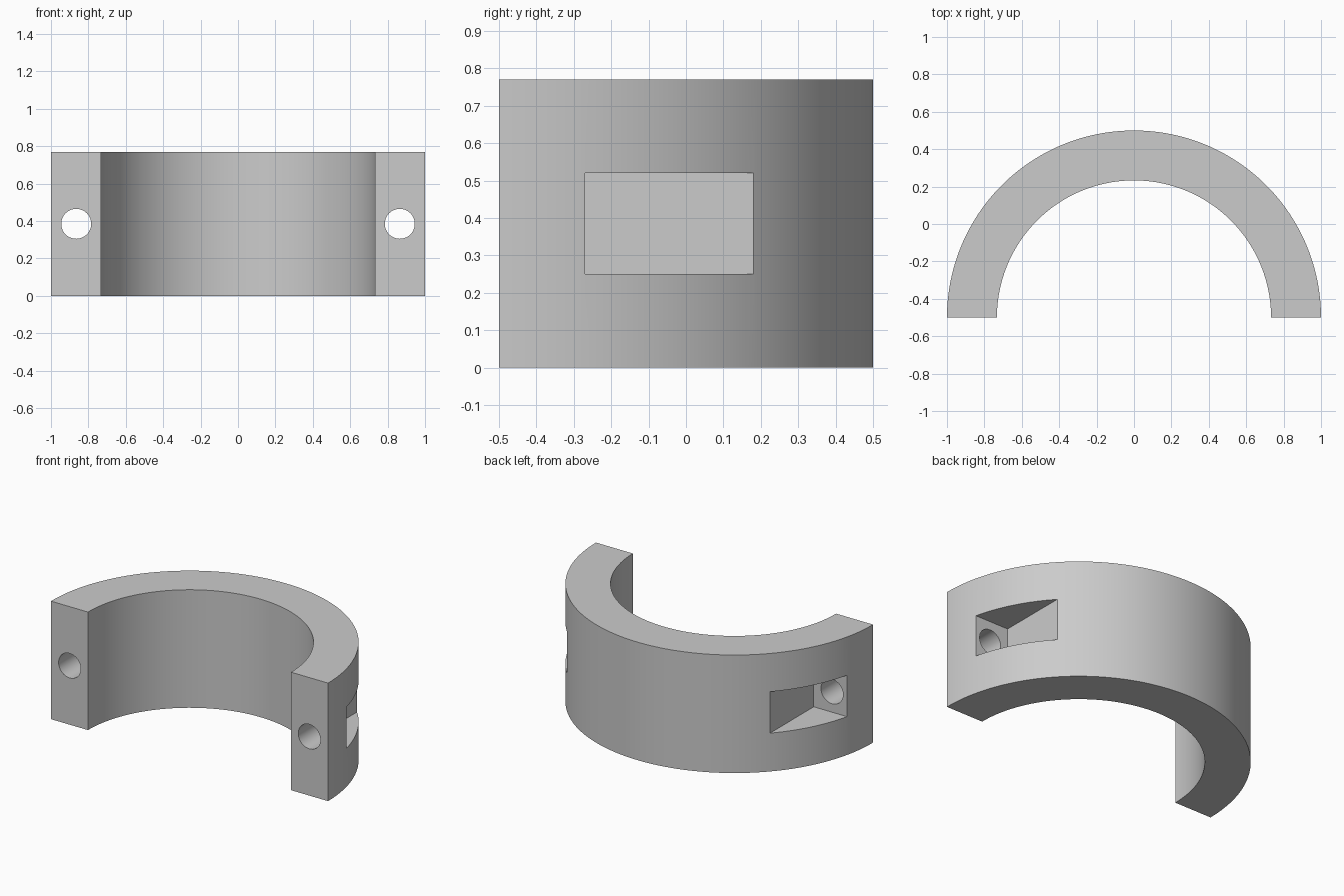
import bpy
import bmesh
from math import sin, cos, pi, radians
from mathutils import Matrix

if "Cube" in bpy.data.objects:
    bpy.data.objects.remove(bpy.data.objects["Cube"])

OUTER, INNER, HEIGHT, CENTRE_Y = 1.0, 0.733, 0.77, -0.5
SEGMENTS = 96
HOLE_X, HOLE_RADIUS = 0.865, 0.08

grey = bpy.data.materials.new("light grey")
grey.use_nodes = True
colour = (0.6, 0.6, 0.6, 1)
grey.diffuse_color = colour
grey.node_tree.nodes["Principled BSDF"].inputs["Base Color"].default_value = colour


def make_object(name, bm):
    bmesh.ops.recalc_face_normals(bm, faces=bm.faces)
    mesh = bpy.data.meshes.new(name)
    bm.to_mesh(mesh)
    bm.free()
    mesh.materials.append(grey)
    obj = bpy.data.objects.new(name, mesh)
    bpy.context.collection.objects.link(obj)
    return obj


def cut(target, cutter):
    cutter.hide_render = True
    mod = target.modifiers.new("cut", "BOOLEAN")
    mod.operation = "DIFFERENCE"
    mod.solver = "EXACT"
    mod.object = cutter
    bpy.context.view_layer.objects.active = target
    bpy.ops.object.modifier_apply(modifier=mod.name)
    bpy.data.objects.remove(cutter)


# Half ring: a rectangular section swept through half a turn
bm = bmesh.new()
sections = []
for i in range(SEGMENTS + 1):
    a = pi * i / SEGMENTS
    sections.append([bm.verts.new((r * cos(a), CENTRE_Y + r * sin(a), z))
                     for r, z in ((INNER, 0), (OUTER, 0), (OUTER, HEIGHT), (INNER, HEIGHT))])
for s, t in zip(sections, sections[1:]):
    for k in range(4):
        n = (k + 1) % 4
        bm.faces.new((s[k], s[n], t[n], t[k]))
bm.faces.new(sections[0])
bm.faces.new(sections[-1])
clamp = make_object("half_ring_clamp", bm)

for side in (1, -1):
    # Bolt pocket, open to the outside and the back
    bm = bmesh.new()
    bmesh.ops.create_cube(bm, size=1, matrix=Matrix.Translation((side * 0.983, 0.065, HEIGHT / 2))
                          @ Matrix.Diagonal((0.5, 0.67, 0.27, 1)))
    cut(clamp, make_object("pocket_cutter", bm))

    # Bolt hole from the end face into the pocket
    bm = bmesh.new()
    bmesh.ops.create_cone(bm, cap_ends=True, segments=48, radius1=HOLE_RADIUS, radius2=HOLE_RADIUS,
                          depth=0.5, matrix=Matrix.Translation((side * HOLE_X, -0.45, HEIGHT / 2))
                          @ Matrix.Rotation(radians(90), 4, "X"))
    cut(clamp, make_object("hole_cutter", bm))

# Smooth round walls with crisp edges
bpy.ops.object.select_all(action="DESELECT")
clamp.select_set(True)
bpy.context.view_layer.objects.active = clamp
bpy.ops.object.shade_smooth_by_angle(angle=radians(30))
